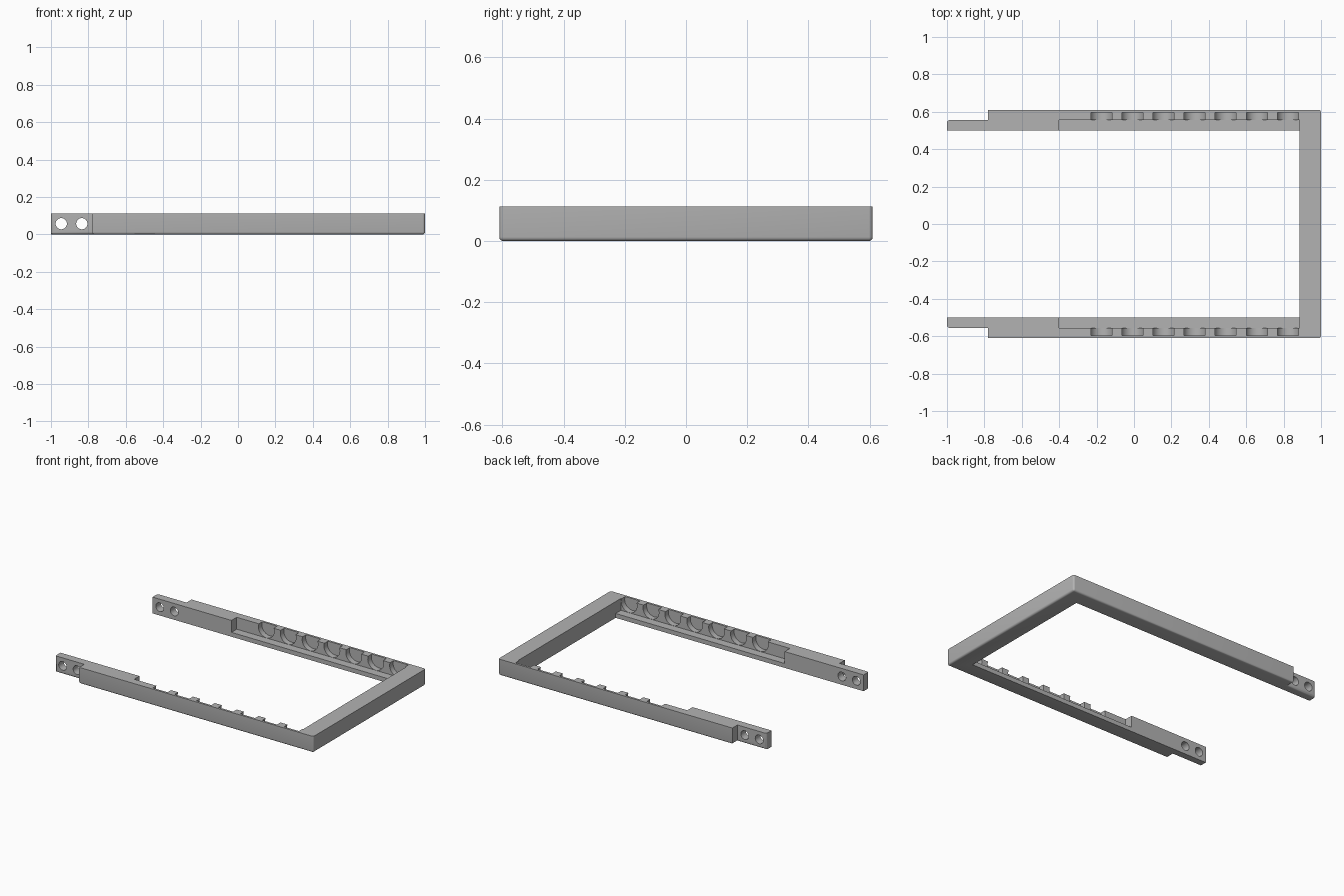
import bpy, bmesh, math
from mathutils import Matrix, Vector

cube = bpy.data.objects.get("Cube")
if cube:
    bpy.data.objects.remove(cube)

HEIGHT, INNER, OUTER, MID = 0.112, 0.5, 0.61, 0.555
BAR_X, STEP_X = 0.885, -0.78

grey = bpy.data.materials.new("plain grey")
grey.use_nodes = True
grey.diffuse_color = (0.45, 0.45, 0.45, 1)
grey.node_tree.nodes["Principled BSDF"].inputs["Base Color"].default_value = (0.45, 0.45, 0.45, 1)


def make_object(name, bm):
    bmesh.ops.recalc_face_normals(bm, faces=bm.faces)
    mesh = bpy.data.meshes.new(name)
    bm.to_mesh(mesh)
    bm.free()
    mesh.materials.append(grey)
    obj = bpy.data.objects.new(name, mesh)
    bpy.context.collection.objects.link(obj)
    return obj


def box(bm, low, high):
    low, high = Vector(low), Vector(high)
    size = Matrix.Diagonal((*(high - low), 1))
    bmesh.ops.create_cube(bm, size=1, matrix=Matrix.Translation((low + high) / 2) @ size)


def rod(bm, x, z, radius, y0, y1):
    place = Matrix.Translation((x, (y0 + y1) / 2, z)) @ Matrix.Rotation(math.pi / 2, 4, "X")
    bmesh.ops.create_cone(bm, cap_ends=True, segments=48, radius1=radius, radius2=radius,
                          depth=abs(y1 - y0), matrix=place)


# U-shaped frame with thinner tongues on the free ends
half = [(-1, INNER), (-1, MID), (STEP_X, MID), (STEP_X, OUTER), (1, OUTER)]
outline = [(BAR_X, INNER)] + half
outline += [(x, -y) for x, y in reversed(outline)]
bm = bmesh.new()
base = bm.faces.new([bm.verts.new((x, y, 0)) for x, y in outline])
top = bmesh.ops.extrude_face_region(bm, geom=[base])["geom"]
bmesh.ops.translate(bm, vec=(0, 0, HEIGHT), verts=[v for v in top if isinstance(v, bmesh.types.BMVert)])

# Soft outer bottom edges and outer upright corners
soft = []
for e in bm.edges:
    a, b = (v.co for v in e.verts)
    outside = all(abs(p.y) > INNER + 0.01 for p in (a, b))
    upright = abs(a.z - b.z) > 0.01
    if outside and (abs(a.x) > 0.99 if upright else max(a.z, b.z) < 0.01):
        soft.append(e)
bmesh.ops.bevel(bm, geom=soft, offset=0.013, segments=4, profile=0.5, affect="EDGES")
frame = make_object("frame", bm)

# Cutters: ledge recess, row of round pockets, screw holes
for side in (-1, 1):
    recess, pockets = bmesh.new(), bmesh.new()
    box(recess, (-0.4, min(side * 0.45, side * 0.557), 0.03),
        (BAR_X, max(side * 0.45, side * 0.557), 0.2))
    for i in range(7):
        rod(pockets, -0.175 + i * 0.1663, 0.091, 0.06, side * 0.53, side * 0.595)
    for x in (-0.945, -0.835):
        rod(pockets, x, 0.057, 0.03, side * 0.45, side * 0.6)
    for name, cut in (("recess_cutter", recess), ("pocket_cutter", pockets)):
        cutter = make_object(name, cut)
        cutter.hide_render = True
        mod = frame.modifiers.new(name, "BOOLEAN")
        mod.operation, mod.solver, mod.object = "DIFFERENCE", "EXACT", cutter
        bpy.context.view_layer.objects.active = frame
        bpy.ops.object.modifier_apply(modifier=mod.name)
        bpy.data.objects.remove(cutter)

bpy.ops.object.select_all(action="DESELECT")
frame.select_set(True)
bpy.context.view_layer.objects.active = frame
bpy.ops.object.shade_smooth_by_angle(angle=math.radians(30))
